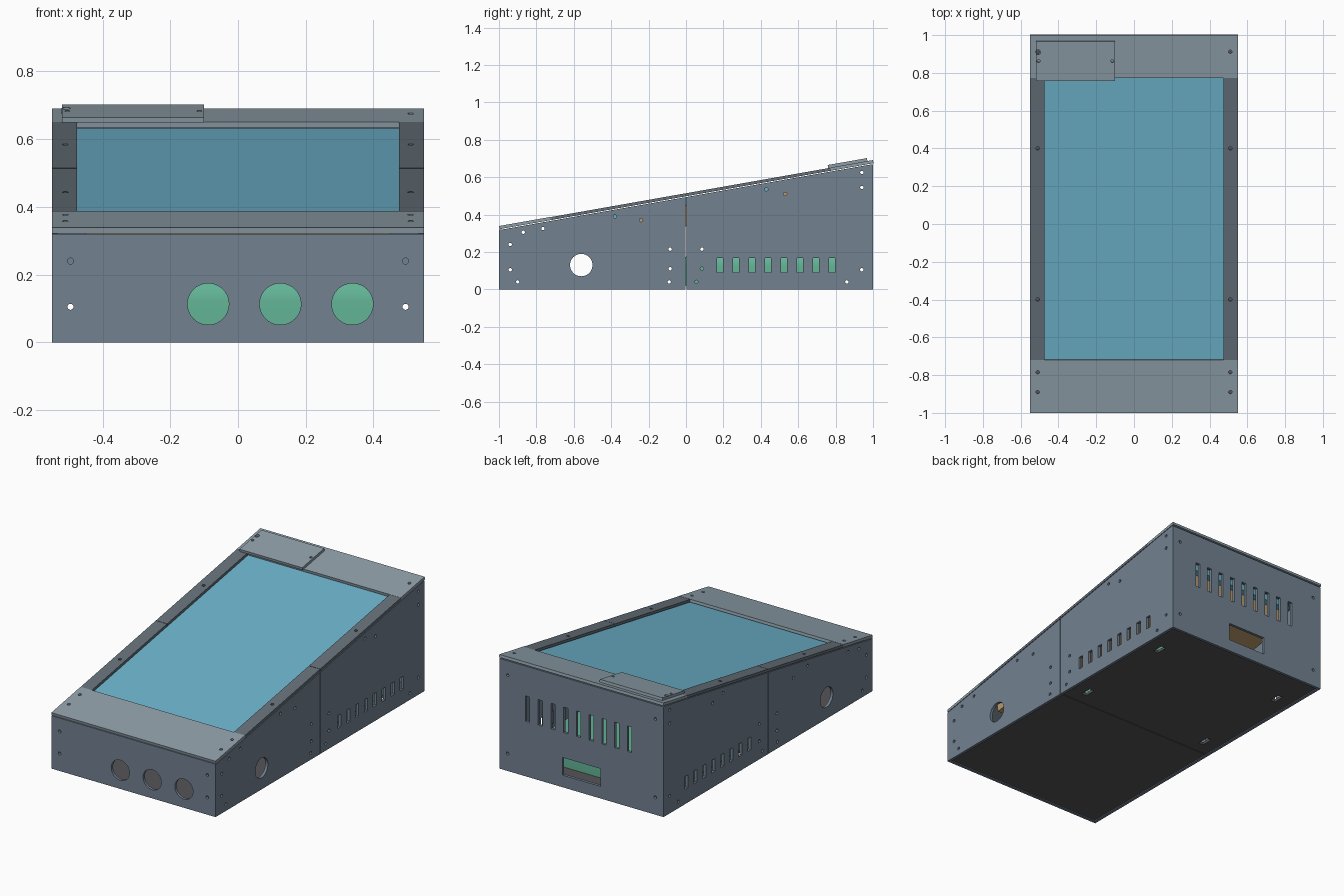
import bpy, bmesh, math
from mathutils import Matrix, Vector

if "Cube" in bpy.data.objects:
    bpy.data.objects.remove(bpy.data.objects["Cube"])

ANG = math.radians(10)
T = 0.017            # sheet thickness
TOP0 = 0.515         # height of the sloped top surface at y = 0


def mat(name, rgb):
    m = bpy.data.materials.new(name)
    m.diffuse_color = (*rgb, 1)
    m.use_nodes = True
    m.node_tree.nodes["Principled BSDF"].inputs["Base Color"].default_value = m.diffuse_color
    return m


WALL = mat("slate", (0.17, 0.22, 0.28))
LID = mat("light_slate", (0.27, 0.34, 0.39))
STRIP = mat("dark_slate", (0.13, 0.16, 0.19))
FLOOR = mat("charcoal", (0.09, 0.09, 0.10))
GLASS = mat("screen_blue", (0.15, 0.45, 0.60))
GREEN = mat("board_green", (0.12, 0.45, 0.30))
TAN = mat("backing_tan", (0.50, 0.33, 0.15))


def rect(x0, x1, y0, y1):
    return [(x0, y0), (x1, y0), (x1, y1), (x0, y1)]


def circle(x, y, r, n=16):
    return [(x + r * math.cos(2 * math.pi * i / n),
             y + r * math.sin(2 * math.pi * i / n)) for i in range(n)]


def frame(u, v, w, origin):
    m = Matrix((u, v, w)).transposed().to_4x4()
    m.translation = Vector(origin)
    return m


def panel(name, loops, matrix, material, t=T):
    """Flat sheet from an outline plus hole loops, centred on its local plane."""
    cu = bpy.data.curves.new(name + "_outline", 'CURVE')
    cu.dimensions = '2D'
    cu.fill_mode = 'BOTH'
    cu.extrude = t / 2
    for loop in loops:
        s = cu.splines.new('POLY')
        s.points.add(len(loop) - 1)
        for p, (a, b) in zip(s.points, loop):
            p.co = (a, b, 0, 1)
        s.use_cyclic_u = True
    tmp = bpy.data.objects.new(name + "_outline", cu)
    bpy.context.collection.objects.link(tmp)
    dg = bpy.context.evaluated_depsgraph_get()
    me = bpy.data.meshes.new_from_object(tmp.evaluated_get(dg))
    bpy.data.objects.remove(tmp)
    bm = bmesh.new()
    bm.from_mesh(me)
    bmesh.ops.remove_doubles(bm, verts=bm.verts, dist=1e-5)
    bmesh.ops.recalc_face_normals(bm, faces=bm.faces)
    for f in bm.faces:
        f.smooth = False
        f.material_index = 0
    bm.to_mesh(me)
    bm.free()
    me.name = name
    me.materials.clear()
    me.materials.append(material)
    ob = bpy.data.objects.new(name, me)
    bpy.context.collection.objects.link(ob)
    ob.matrix_world = matrix
    return ob


def slope_frame(depth):
    """Frame lying in the sloped top, 'depth' below its surface."""
    c, s = math.cos(ANG), math.sin(ANG)
    n = Vector((0, -s, c))
    return frame((1, 0, 0), (0, c, s), n, Vector((0, 0, TOP0)) - n * depth)


def on_slope(loop):
    return [(x, y / math.cos(ANG)) for x, y in loop]


def sloped(name, loops, top, bottom, material):
    return panel(name, [on_slope(l) for l in loops],
                 slope_frame((top + bottom) / 2), material, bottom - top)


# Side walls, front and rear halves
def wall_top(y):
    return TOP0 - 0.0215 + y * math.tan(ANG)


screws = [(-.94, .105), (-.94, .24), (-.9, .04), (-.87, .305), (-.765, .325),
          (-.38, .39), (-.24, .37), (-.09, .04), (-.085, .11), (-.085, .215),
          (.055, .04), (.085, .11), (.085, .215), (.43, .535), (.53, .51),
          (.86, .04), (.94, .105), (.94, .545), (.94, .625)]
for side, sx in (("left", -1), ("right", 1)):
    for part, y0, y1 in (("front", -1 + T, -.002), ("rear", .002, 1 - T)):
        loops = [[(y0, 0), (y1, 0), (y1, wall_top(y1)), (y0, wall_top(y0))]]
        loops += [circle(y, z, .009) for y, z in screws if y0 < y < y1]
        if part == "front":
            loops.append(circle(-.56, .13, .06, 40))
        else:
            loops += [rect(c - .016, c + .016, .09, .167)
                      for c in (.182 + .0855 * i for i in range(8))]
        panel(f"{side}_wall_{part}", loops,
              frame((0, 1, 0), (0, 0, 1), (1, 0, 0), (sx * (.55 - T / 2), 0, 0)), WALL)

# Front panel with three round openings
loops = [rect(-.55, .55, 0, .32)]
loops += [circle(x, .113, .061, 40) for x in (-.088, .125, .338)]
loops += [circle(sx * .495, z, .009) for sx in (-1, 1) for z in (.105, .24)]
panel("front_panel", loops,
      frame((1, 0, 0), (0, 0, 1), (0, -1, 0), (0, -1 + T / 2, 0)), WALL)

# Back panel with vent slots and a connector opening
loops = [rect(-.55, .55, 0, .667), rect(-.128, .128, .073, .18)]
loops += [rect(c - .014, c + .014, .333, .487)
          for c in (-.322 + .0855 * i for i in range(9))]
loops += [circle(sx * .495, z, .009) for sx in (-1, 1) for z in (.105, .58)]
panel("back_panel", loops,
      frame((1, 0, 0), (0, 0, 1), (0, -1, 0), (0, 1 - T / 2, 0)), WALL)

# Floor halves
flat = frame((1, 0, 0), (0, 1, 0), (0, 0, 1), (0, 0, .005 + T / 2))
w = .549 - T
panel("floor_front", [rect(-w, w, -.982, -.002)], flat, FLOOR)
panel("floor_rear", [rect(-w, w, .002, .982)]
      + [rect(sx * .435 - .016, sx * .435 + .016, y - .035, y + .035)
         for sx in (-1, 1) for y in (.11, .745)], flat, FLOOR)

# Sloped top: end lids, side strips and small cover plate
sloped("front_lid", [rect(-.55, .55, -1, -.72)]
       + [circle(sx * .51, y, .009) for sx in (-1, 1) for y in (-.785, -.89)], 0, T, LID)
sloped("back_lid", [rect(-.55, .55, .772, 1), circle(.51, .912, .009),
                    circle(-.51, .912, .009)], 0, T, LID)
for side, sx in (("left", -1), ("right", 1)):
    for part, y0, y1 in (("front", -.72, -.001), ("rear", .001, .772)):
        yc = -.4 if part == "front" else .4
        xs = sorted((sx * .475, sx * .55))
        sloped(f"{side}_strip_{part}", [rect(*xs, y0, y1), circle(sx * .51, yc, .009)],
               .001, T, STRIP)
sloped("cover_plate", [rect(-.52, -.10, .76, .97), circle(-.505, .865, .008),
                       circle(-.115, .865, .008), circle(-.508, .912, .013)],
       -.016, 0, LID)

# Screen and its backing
sloped("screen", [rect(-.485, .485, -.735, .785)], .022, .065, GLASS)
sloped("screen_backing", [rect(-.45, .45, -.70, .75)], .065, .175, TAN)

# Rounded equipment block inside the rear half
bm = bmesh.new()
bmesh.ops.create_cube(bm, size=1, matrix=Matrix.Translation((0, .40, .112))
                      @ Matrix.Diagonal((.84, .84, .18, 1)))
top = [e for e in bm.edges if all(v.co.z > .15 for v in e.verts)]
bmesh.ops.bevel(bm, geom=top, offset=.08, segments=8, profile=.5, affect='EDGES')
me = bpy.data.meshes.new("inner_block")
bm.to_mesh(me)
bm.free()
me.materials.append(GREEN)
block = bpy.data.objects.new("inner_block", me)
bpy.context.collection.objects.link(block)
bpy.context.view_layer.objects.active = block
block.select_set(True)
bpy.ops.object.shade_smooth_by_angle()
